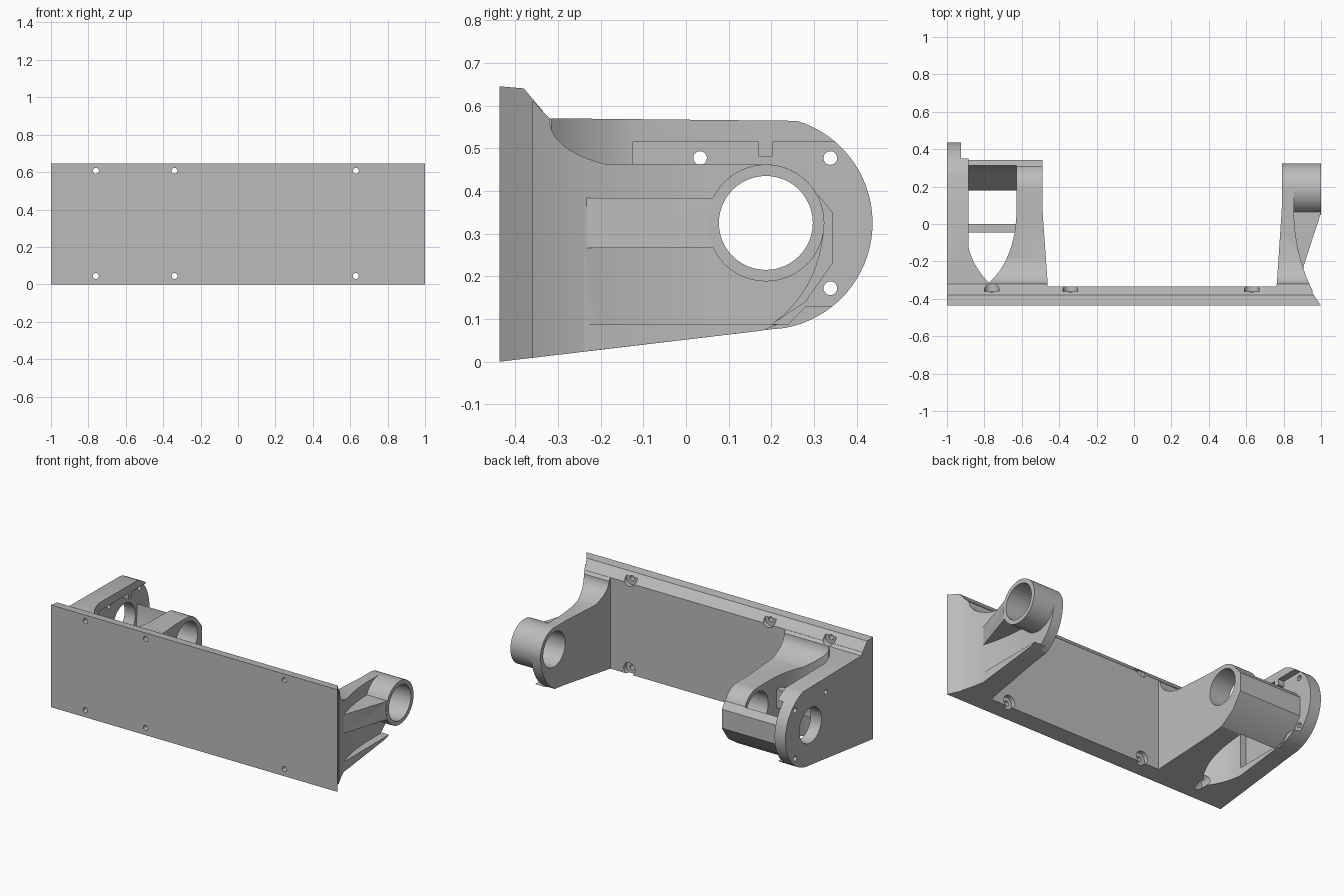
import bpy, bmesh, math

if "Cube" in bpy.data.objects:
    bpy.data.objects.remove(bpy.data.objects["Cube"])

grey = bpy.data.materials.new("light grey")
grey.diffuse_color = (0.5, 0.5, 0.5, 1)
grey.use_nodes = True
grey.node_tree.nodes["Principled BSDF"].inputs["Base Color"].default_value = grey.diffuse_color
BORE = (0.187, 0.325)          # shared shaft axis (y, z)


def prism(name, pts, axis, lo, hi):
    """Extrude a closed outline along an axis; outline is in the other two axes."""
    place = {"x": lambda a, b, c: (c, a, b),
             "y": lambda a, b, c: (a, c, b),
             "z": lambda a, b, c: (a, b, c)}[axis]
    bm = bmesh.new()
    ends = [[bm.verts.new(place(a, b, c)) for a, b in pts] for c in (lo, hi)]
    n = len(pts)
    bm.faces.new(ends[0])
    bm.faces.new(ends[1])
    for i in range(n):
        j = (i + 1) % n
        bm.faces.new((ends[0][i], ends[0][j], ends[1][j], ends[1][i]))
    bmesh.ops.recalc_face_normals(bm, faces=bm.faces)
    me = bpy.data.meshes.new(name)
    bm.to_mesh(me)
    bm.free()
    me.materials.append(grey)
    ob = bpy.data.objects.new(name, me)
    bpy.context.collection.objects.link(ob)
    return ob


def arc(c, r, a0, a1, n):
    return [(c[0] + r * math.cos(math.radians(a0 + (a1 - a0) * i / n)),
             c[1] + r * math.sin(math.radians(a0 + (a1 - a0) * i / n))) for i in range(n + 1)]


def rod(name, c, r, axis, lo, hi, n=48):
    return prism(name, arc(c, r, 0, 360, n)[:-1], axis, lo, hi)


def curve(p0, p1, p2, n=10):
    """Quadratic curve points."""
    return [tuple((1 - t) ** 2 * a + 2 * t * (1 - t) * b + t * t * c
                  for a, b, c in zip(p0, p1, p2)) for t in (i / n for i in range(n + 1))]


def combine(ob, other, op):
    mod = ob.modifiers.new("combine", "BOOLEAN")
    mod.operation, mod.solver, mod.object = op, "EXACT", other
    bpy.context.view_layer.objects.active = ob
    bpy.ops.object.modifier_apply(modifier="combine")
    bpy.data.objects.remove(other)


def drill(ob, c, r, axis, lo, hi, n=48):
    combine(ob, rod("cutter", c, r, axis, lo, hi, n), "DIFFERENCE")


def shaped(name, side, plan):
    """Solid with the given side outline (y, z) and plan outline (x, y)."""
    ob = prism(name, side, "x", -1.1, 1.1)
    combine(ob, prism("cutter", plan, "z", -0.2, 0.9), "INTERSECT")
    return ob


# Mounting plate with bevelled top and flared right end
plate = shaped("mounting_plate",
               [(-0.437, 0), (-0.437, 0.645), (-0.38, 0.64), (-0.335, 0.587), (-0.335, 0.012)],
               [(-1, -0.437), (1, -0.437), (0.965, -0.385), (0.932, -0.33), (0.932, -0.3), (-1, -0.3)])

# Upper outline shared by the two bearing arms: concave neck, then flat top
neck = [(0.0, 0.463)] + curve((-0.19, 0.463), (-0.32, 0.497), (-0.32, 0.57), 12) + [(-0.36, 0.612), (-0.36, 0.009)]

# Right arm: web, bearing boss, stiffening rib and bottom flange
lower = curve((0.18, 0.073), (0.315, 0.155), (0.324, 0.325), 12)
right_side = lower + arc(BORE, 0.137, 0, 90, 14)[1:] + neck
web_outer = curve((1.0, -0.437), (0.862, -0.22), (0.855, 0.06), 14)
right_arm = shaped("right_arm", right_side,
                   [(0.76, -0.36), (0.765, -0.3), (0.79, 0.08), (0.79, 0.4), (0.855, 0.4)] + web_outer[::-1]
                   + [(0.95, -0.437)])
combine(right_arm, rod("boss", BORE, 0.137, "x", 0.79, 1.0), "UNION")
combine(right_arm, prism("rib", [(0.83, -0.245), (0.9, -0.245), (1.0, 0.06), (1.0, 0.07), (0.83, 0.07)],
                         "z", 0.266, 0.383), "UNION")
combine(right_arm, prism("flange", [(-0.24, 0.0235), (0.18, 0.073), (0.215, 0.087), (-0.24, 0.087)],
                         "x", 0.83, 0.905), "UNION")
drill(right_arm, BORE, 0.11, "x", 0.7, 1.1)

# Middle arm with curved outer wall
end = [(0.18, 0.073), (0.28, 0.14), (0.343, 0.23), (0.343, 0.35), (0.312, 0.388)]
middle_side = end + arc(BORE, 0.137, 28, 90, 10) + neck
v_right = curve((-0.775, -0.315), (-0.63, -0.18), (-0.628, 0.08), 14)
middle_arm = shaped("middle_arm", middle_side,
                    [(-0.46, -0.36), (-0.462, -0.31), (-0.49, 0.08), (-0.49, 0.4), (-0.628, 0.4)]
                    + v_right[::-1] + [(-0.775, -0.36)])
drill(middle_arm, BORE, 0.11, "x", -0.8, -0.4)

# Rear wall and cross bar tying the middle arm to the left bracket
prism("rear_wall", end + [(0.31, 0.25), (0.275, 0.175), (0.2, 0.11)], "x", -0.93, -0.62)
prism("cross_bar", [(-0.045, 0.266), (0, 0.266), (0, 0.383), (-0.045, 0.383)], "x", -0.93, -0.615)

# Left bracket: rounded plate, thick toward the front, with inner lips
left_side = ([(-0.36, 0.009), (0.2, 0.076)] + arc(BORE, 0.25, -80, 73, 32)
             + [(-0.32, 0.57), (-0.36, 0.612)])
v_left = curve((-0.775, -0.315), (-0.86, -0.23), (-0.885, -0.125), 10)
left = shaped("left_bracket", left_side,
              [(-1, -0.36), (-0.775, -0.36)] + v_left + [(-0.885, 0.357), (-0.925, 0.357), (-0.925, 0.5), (-1, 0.5)])
# recess between the lips, leaving a small locating tab
recess = [(-0.125, 0.088), (0.24, 0.088), (0.28, 0.13), (0.5, 0.13), (0.5, 0.515), (0.203, 0.515),
          (0.203, 0.48), (0.17, 0.48), (0.17, 0.515), (-0.125, 0.515)]
combine(left, prism("cutter", recess, "x", -0.925, -0.8), "DIFFERENCE")
drill(left, BORE, 0.11, "x", -1.1, -0.8)
for c in ((0.033, 0.477), (0.338, 0.477), (0.338, 0.172)):
    drill(left, c, 0.016, "x", -1.1, -0.8, 20)

# Screw holes with counterbores from behind
for x in (-0.76, -0.34, 0.63):
    for z in (0.607, 0.045):
        drill(plate, (x, z), 0.016, "y", -0.5, -0.2, 20)
        drill(plate, (x, z), 0.04, "y", -0.362, -0.28, 24)
        if x < -0.5:
            for ob in (left, middle_arm):
                drill(ob, (x, z), 0.04, "y", -0.362, -0.28, 24)

# Smooth the curved walls, keep machined edges sharp
for ob in bpy.data.objects:
    bpy.ops.object.select_all(action="DESELECT")
    ob.select_set(True)
    bpy.context.view_layer.objects.active = ob
    bpy.ops.object.shade_smooth_by_angle(angle=math.radians(25))
